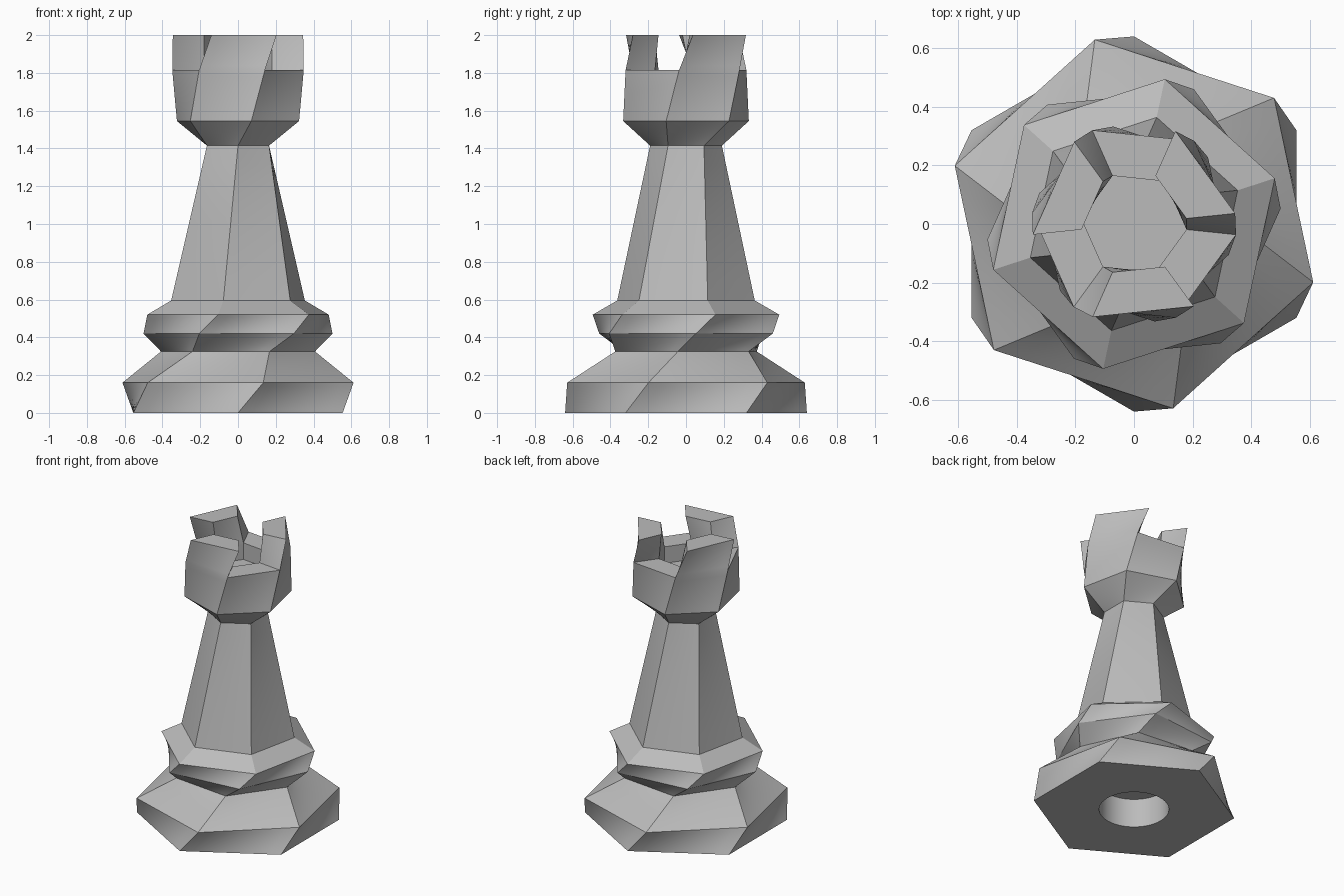
import bpy, bmesh
from math import cos, sin, radians
from mathutils import Vector

SEG = 8      # points per hexagon side
SIDES = 6

old = bpy.data.objects.get("Cube")
if old:
    bpy.data.objects.remove(old, do_unlink=True)

grey = bpy.data.materials.new("stone grey")
grey.use_nodes = True
colour = (0.5, 0.5, 0.5, 1)
grey.diffuse_color = colour
grey.node_tree.nodes["Principled BSDF"].inputs["Base Color"].default_value = colour


def polar(r, deg, z):
    return Vector((r * cos(radians(deg)), r * sin(radians(deg)), z))


def line(a, b):
    return [a.lerp(b, i / SEG) for i in range(SEG + 1)]


def hexagon(z, r, turn):
    """Closed hexagonal loop, first corner at the turn angle."""
    pts = []
    for k in range(SIDES):
        pts += line(polar(r, turn + 60 * k, z), polar(r, turn + 60 * k + 60, z))[:-1]
    return pts + [pts[0]]


def circle(z, r, turn):
    n = SIDES * SEG
    return [polar(r, turn + 360 * i / n, z) for i in range(n + 1)]


def side(loop, k):
    return loop[k * SEG:(k + 1) * SEG + 1]


def loft(bm, rows, steps=SEG):
    """Ruled surface through successive rows of points."""
    for low, high in zip(rows, rows[1:]):
        grid = [[bm.verts.new(a.lerp(b, s / steps)) for a, b in zip(low, high)]
                for s in range(steps + 1)]
        for p, q in zip(grid, grid[1:]):
            for i in range(len(p) - 1):
                bm.faces.new((p[i], p[i + 1], q[i + 1], q[i]))


def finish(name, bm):
    bmesh.ops.remove_doubles(bm, verts=bm.verts, dist=0.0001)
    bmesh.ops.dissolve_degenerate(bm, edges=bm.edges, dist=0.0001)
    mesh = bpy.data.meshes.new(name)
    bm.to_mesh(mesh)
    bm.free()
    mesh.materials.append(grey)
    obj = bpy.data.objects.new(name, mesh)
    bpy.context.collection.objects.link(obj)
    bpy.ops.object.select_all(action='DESELECT')
    obj.select_set(True)
    bpy.context.view_layer.objects.active = obj
    bpy.ops.object.shade_smooth_by_angle(angle=radians(30))


# Foot with a round socket underneath
bm = bmesh.new()
loft(bm, [circle(0.2, 0, 30), circle(0.2, 0.22, 30), circle(0, 0.22, 30),
          hexagon(0, 0.64, 30), hexagon(0.16, 0.643, 42), hexagon(0.325, 0.41, 54)])
finish("foot", bm)

# Twisted collar
bm = bmesh.new()
loft(bm, [hexagon(0.325, 0.41, 54), hexagon(0.42, 0.503, 66),
          hexagon(0.52, 0.505, 78), hexagon(0.595, 0.372, 78)])
finish("collar", bm)

# Tapering column
bm = bmesh.new()
loft(bm, [hexagon(0.595, 0.372, 78), hexagon(1.415, 0.19, 90)])
finish("column", bm)

# Tower head with sunken centre
bm = bmesh.new()
rim, inner_rim = hexagon(1.815, 0.35, 114), hexagon(1.815, 0.18, 114)
top, inner_top = hexagon(2, 0.347, 126), hexagon(2, 0.18, 126)
loft(bm, [hexagon(1.415, 0.19, 90), hexagon(1.545, 0.34, 102), rim])
loft(bm, [inner_rim, hexagon(1.7, 0.18, 114), hexagon(1.7, 0, 114)])

# Alternate battlements and gaps
for k in range(SIDES):
    o, i, t, j = (side(loop, k) for loop in (rim, inner_rim, top, inner_top))
    if k % 2:
        loft(bm, [o, i])
    else:
        loft(bm, [o, t, j, i])
        loft(bm, [line(i[0], o[0]), line(j[0], t[0])])
        loft(bm, [line(o[-1], i[-1]), line(t[-1], j[-1])])
finish("tower_head", bm)
